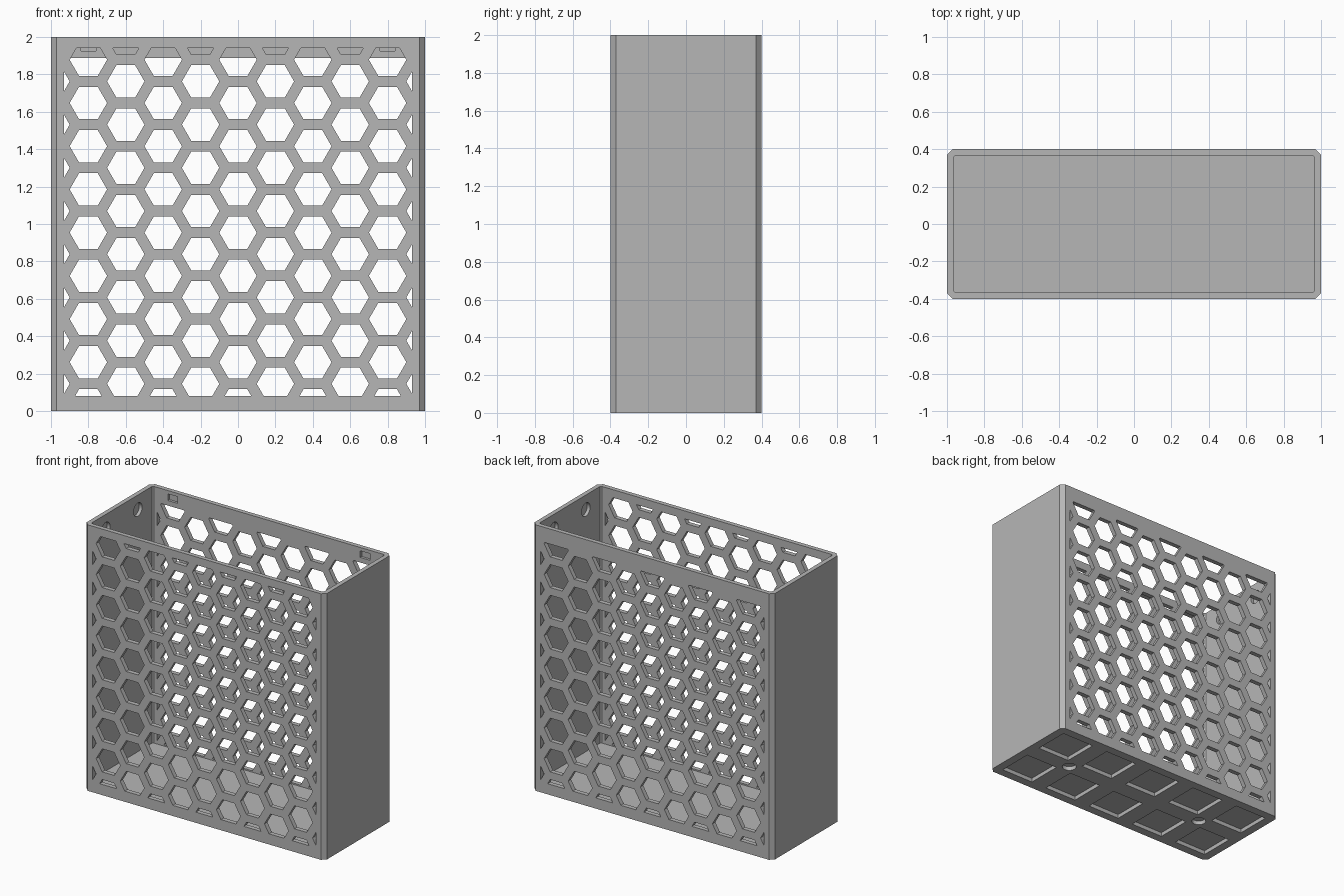
import bpy, bmesh, math
from mathutils import Vector

if "Cube" in bpy.data.objects:
    bpy.data.objects.remove(bpy.data.objects["Cube"])

gray = bpy.data.materials.new("plain gray")
gray.diffuse_color = (0.47, 0.47, 0.47, 1)
gray.use_nodes = True
gray.node_tree.nodes["Principled BSDF"].inputs["Base Color"].default_value = gray.diffuse_color

WALL, FLOOR = 0.034, 0.07
R = 0.1                                  # hexagon radius
PITCH = 0.231                            # vertical hexagon spacing


def to_object(name, bm):
    bmesh.ops.recalc_face_normals(bm, faces=bm.faces)
    me = bpy.data.meshes.new(name)
    bm.to_mesh(me)
    bm.free()
    me.materials.append(gray)
    ob = bpy.data.objects.new(name, me)
    bpy.context.collection.objects.link(ob)
    return ob


def extrude_all(bm, vec):
    res = bmesh.ops.extrude_face_region(bm, geom=bm.faces[:])
    verts = [g for g in res["geom"] if isinstance(g, bmesh.types.BMVert)]
    bmesh.ops.translate(bm, verts=verts, vec=vec)


def chamfered_block(name, hx, hy, c, z0, z1):
    """Upright block with cut vertical corners."""
    bm = bmesh.new()
    pts = [(hx, -hy + c), (hx, hy - c), (hx - c, hy), (-hx + c, hy),
           (-hx, hy - c), (-hx, -hy + c), (-hx + c, -hy), (hx - c, -hy)]
    bm.faces.new([bm.verts.new((x, y, z0)) for x, y in pts])
    extrude_all(bm, (0, 0, z1 - z0))
    return to_object(name, bm)


def hex_grid_cutter(name, y0, y1, z_top):
    """Honeycomb prisms trimmed to the panel's window."""
    bm = bmesh.new()
    for col in range(-5, 6):
        z_first = 0.03 + (PITCH / 2 if col % 2 else 0)
        for row in range(9):
            z = z_first + row * PITCH
            bm.faces.new([bm.verts.new((col * 0.2 + R * math.cos(a), y0, z + R * math.sin(a)))
                          for a in (k * math.pi / 3 for k in range(6))])
    for co, no in (((0.93, 0, 0), (1, 0, 0)), ((-0.93, 0, 0), (-1, 0, 0)),
                   ((0, 0, 0.08), (0, 0, -1)), ((0, 0, z_top), (0, 0, 1))):
        bmesh.ops.bisect_plane(bm, geom=bm.verts[:] + bm.edges[:] + bm.faces[:],
                               plane_co=co, plane_no=no, clear_outer=True)
    extrude_all(bm, (0, y1 - y0, 0))
    return to_object(name, bm)


def box_into(bm, center, size):
    vs = bmesh.ops.create_cube(bm, size=1)["verts"]
    for v in vs:
        v.co = Vector(center) + Vector(a * b for a, b in zip(v.co, size))


def cylinder_into(bm, center, radius, depth, along_x=False):
    vs = bmesh.ops.create_cone(bm, cap_ends=True, segments=32, radius1=radius,
                               radius2=radius, depth=depth)["verts"]
    for v in vs:
        if along_x:
            v.co = Vector((v.co.z, v.co.x, v.co.y))
        v.co += Vector(center)


# Outer shell and the cavity inside it
basket = chamfered_block("basket", 1.0, 0.4, 0.03, 0, 2)
cutters = [chamfered_block("cavity", 1 - WALL, 0.4 - WALL, 0.01, FLOOR, 2.2)]

# Honeycomb openings, the back window ends lower
cutters.append(hex_grid_cutter("front_honeycomb", -0.5, -0.3, 1.94))
cutters.append(hex_grid_cutter("back_honeycomb", 0.3, 0.5, 1.887))

# Blind recesses: round ones in the side walls and floor, slots in the back wall
bm = bmesh.new()
for sx in (-1, 1):
    for sy in (-1, 1):
        cylinder_into(bm, (sx * 0.96, sy * 0.19, 1.89), 0.05, 0.06, True)
    box_into(bm, (sx * 0.8, 0.36, 1.95), (0.08, 0.05, 0.05))
    cylinder_into(bm, (sx * 0.6, 0, 0), 0.05, 0.06)
cutters.append(to_object("round_recesses_and_slots", bm))

# Shallow pockets under the floor
bm = bmesh.new()
for i in range(-2, 3):
    for sy in (-1, 1):
        box_into(bm, (i * 0.4, sy * 0.2, 0), (0.27, 0.27, 0.06))
cutters.append(to_object("floor_pockets", bm))

for c in cutters:
    c.hide_render = True
    mod = basket.modifiers.new(c.name, "BOOLEAN")
    mod.operation = "DIFFERENCE"
    mod.solver = "EXACT"
    mod.object = c

# Bake the cuts and drop the cutters
bpy.context.view_layer.update()
deps = bpy.context.evaluated_depsgraph_get()
mesh = bpy.data.meshes.new_from_object(basket.evaluated_get(deps))
basket.modifiers.clear()
basket.data = mesh
mesh.materials.clear()
mesh.materials.append(gray)
for p in mesh.polygons:
    p.material_index = 0
for c in cutters:
    bpy.data.objects.remove(c)
